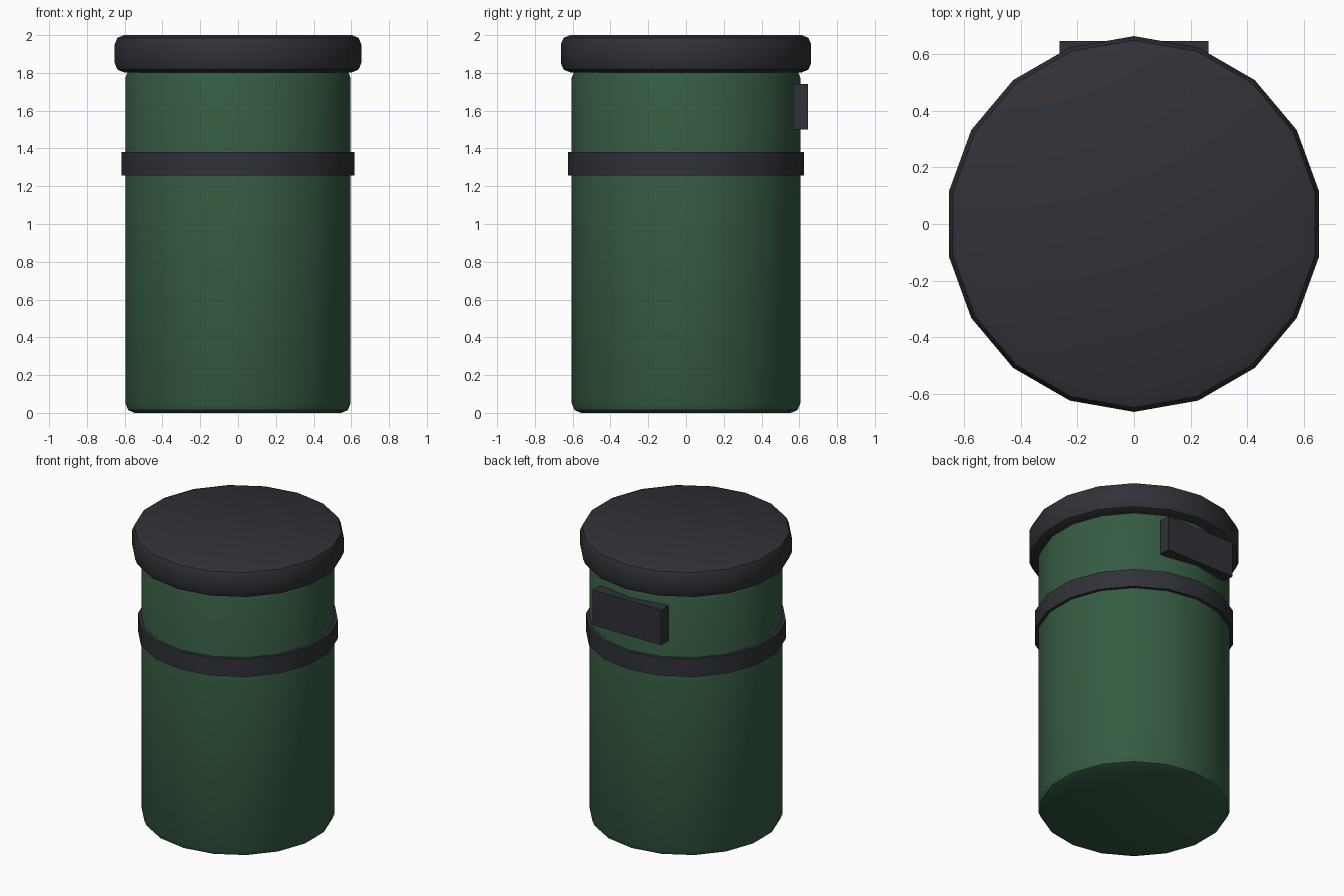
import bpy, bmesh, math

if "Cube" in bpy.data.objects:
    bpy.data.objects.remove(bpy.data.objects["Cube"])

SIDES = 18


def material(name, rgb):
    m = bpy.data.materials.new(name)
    m.diffuse_color = (*rgb, 1)
    m.use_nodes = True
    m.node_tree.nodes["Principled BSDF"].inputs["Base Color"].default_value = m.diffuse_color
    return m


green = material("green_paint", (0.036, 0.105, 0.054))
dark = material("dark_plastic", (0.03, 0.031, 0.038))


def finish(name, bm, mat):
    bmesh.ops.recalc_face_normals(bm, faces=bm.faces)
    mesh = bpy.data.meshes.new(name)
    bm.to_mesh(mesh)
    bm.free()
    ob = bpy.data.objects.new(name, mesh)
    bpy.context.collection.objects.link(ob)
    mesh.materials.append(mat)
    bpy.ops.object.select_all(action='DESELECT')
    ob.select_set(True)
    bpy.context.view_layer.objects.active = ob
    bpy.ops.object.shade_smooth_by_angle(angle=math.radians(30))
    return ob


def drum(name, radius, z0, z1, mat, bevel=0.0):
    """Capped 18-sided cylinder with optional rounded rims; a corner points at +y."""
    bm = bmesh.new()
    if bevel:
        arc = [math.radians(a) for a in (0, 45, 90)]
        profile = [(radius - bevel + bevel * math.sin(a), z0 + bevel - bevel * math.cos(a)) for a in arc]
        profile += [(r, z0 + z1 - z) for r, z in reversed(profile)]
    else:
        profile = [(radius, z0), (radius, z1)]
    rings = []
    for r, z in profile:
        angles = [math.pi / 2 + math.tau * i / SIDES for i in range(SIDES)]
        rings.append([bm.verts.new((r * math.cos(a), r * math.sin(a), z)) for a in angles])
    for lo, hi in zip(rings, rings[1:]):
        for i in range(SIDES):
            j = (i + 1) % SIDES
            bm.faces.new((lo[i], lo[j], hi[j], hi[i]))
    bm.faces.new(rings[0][::-1])
    bm.faces.new(rings[-1])
    return finish(name, bm, mat)


# Main container, lid and band
drum("bin_body", 0.605, 0.0, 1.825, green, 0.05)
drum("lid", 0.663, 1.803, 2.0, dark, 0.05)
drum("band", 0.626, 1.257, 1.38, dark)

# Rear hinge block
bm = bmesh.new()
bmesh.ops.create_cube(bm, size=1)
bmesh.ops.scale(bm, vec=(0.524, 0.078, 0.242), verts=bm.verts)
bmesh.ops.translate(bm, vec=(0, 0.606, 1.621), verts=bm.verts)
finish("hinge_block", bm, dark)
